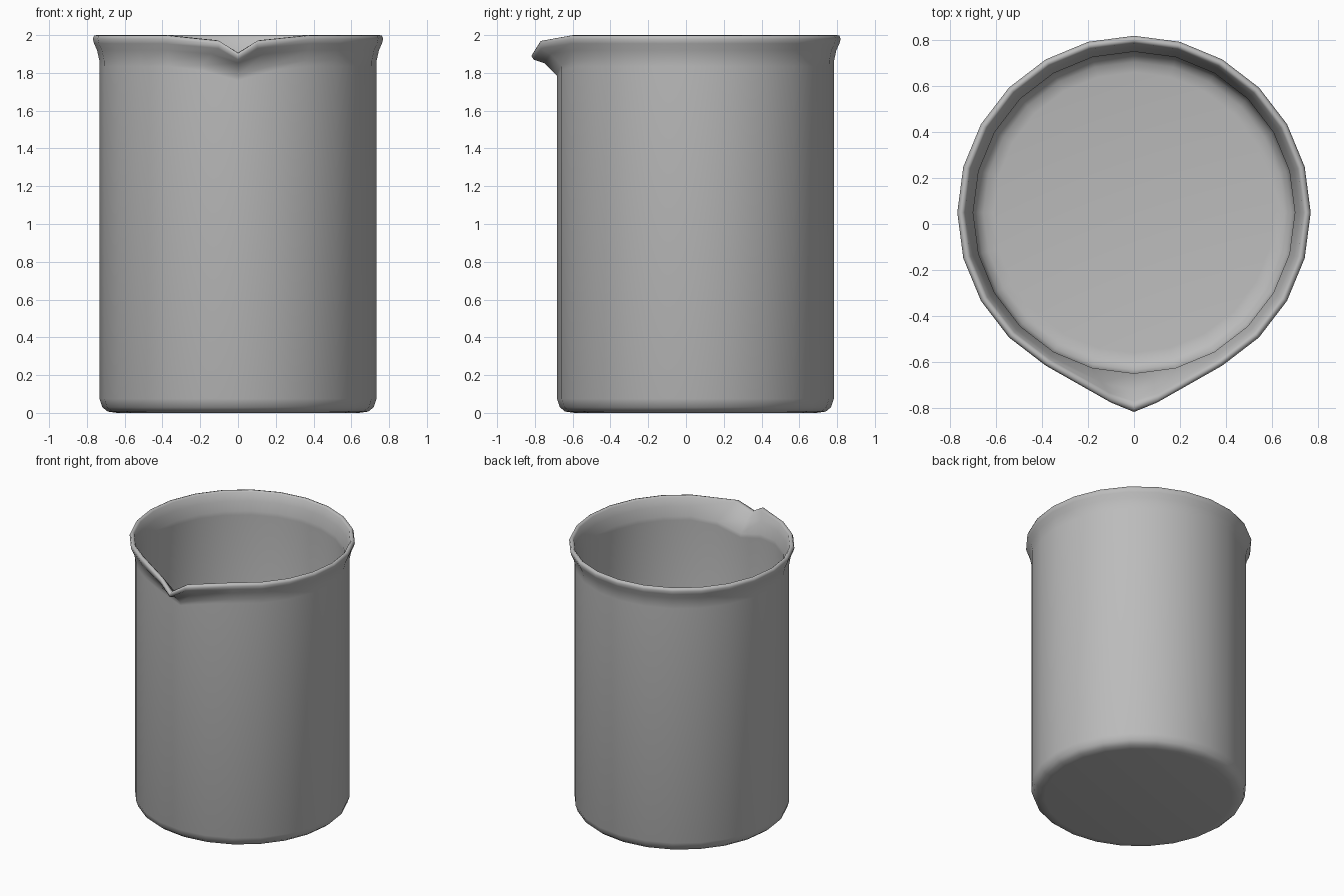
import bpy, bmesh
from math import sin, cos, pi

if "Cube" in bpy.data.objects:
    bpy.data.objects.remove(bpy.data.objects["Cube"])

SEGMENTS = 24
CENTER_Y = 0.05

# Wall profile from outer base, over the lip, to inner floor:
# radius, height, spout pull outward, spout drop
profile = [
    (0.64, 0.0, 0, 0), (0.69, 0.007, 0, 0), (0.718, 0.03, 0, 0), (0.733, 0.075, 0, 0),
    (0.733, 1.835, 0.0, 0.075),
    (0.734, 1.865, 0.0, 0.08),
    (0.746, 1.92, 0.055, 0.068),
    (0.762, 1.955, 0.095, 0.085),
    (0.769, 1.98, 0.099, 0.09),
    (0.762, 1.997, 0.098, 0.093),
    (0.748, 2.0, 0.09, 0.093),
    (0.737, 1.99, 0.085, 0.093),
    (0.722, 1.93, 0.05, 0.07),
    (0.70, 1.865, 0.0, 0.075),
    (0.70, 1.835, 0.0, 0.075),
    (0.70, 0.10, 0, 0), (0.685, 0.06, 0, 0), (0.655, 0.037, 0, 0), (0.61, 0.03, 0, 0),
]


def ring_point(i, r, z, pull, drop):
    """Point on a ring; i = 0 faces front and is pulled into the spout."""
    a = 2 * pi * i / SEGMENTS
    x, y = r * sin(a), -r * cos(a)
    if i == 0:
        y -= pull
        z -= drop
    elif i in (1, SEGMENTS - 1):
        x *= 1 - 5.0 * pull
        y -= 0.85 * pull
        z -= 0.3 * drop
    return x, y + CENTER_Y, z


# Beaker body with flared lip and pouring spout
bm = bmesh.new()
rings = [[bm.verts.new(ring_point(i, *p)) for i in range(SEGMENTS)] for p in profile]
for low, high in zip(rings, rings[1:]):
    for i in range(SEGMENTS):
        j = (i + 1) % SEGMENTS
        bm.faces.new((low[i], low[j], high[j], high[i]))
bm.faces.new(rings[0])
bm.faces.new(rings[-1])
bmesh.ops.recalc_face_normals(bm, faces=bm.faces)
for face in bm.faces:
    face.smooth = True

mesh = bpy.data.meshes.new("beaker")
bm.to_mesh(mesh)
bm.free()
beaker = bpy.data.objects.new("beaker", mesh)
bpy.context.collection.objects.link(beaker)

# Mid grey surface
grey = bpy.data.materials.new("mid_grey")
grey.diffuse_color = (0.5, 0.5, 0.5, 1)
grey.use_nodes = True
grey.node_tree.nodes["Principled BSDF"].inputs["Base Color"].default_value = grey.diffuse_color
mesh.materials.append(grey)
